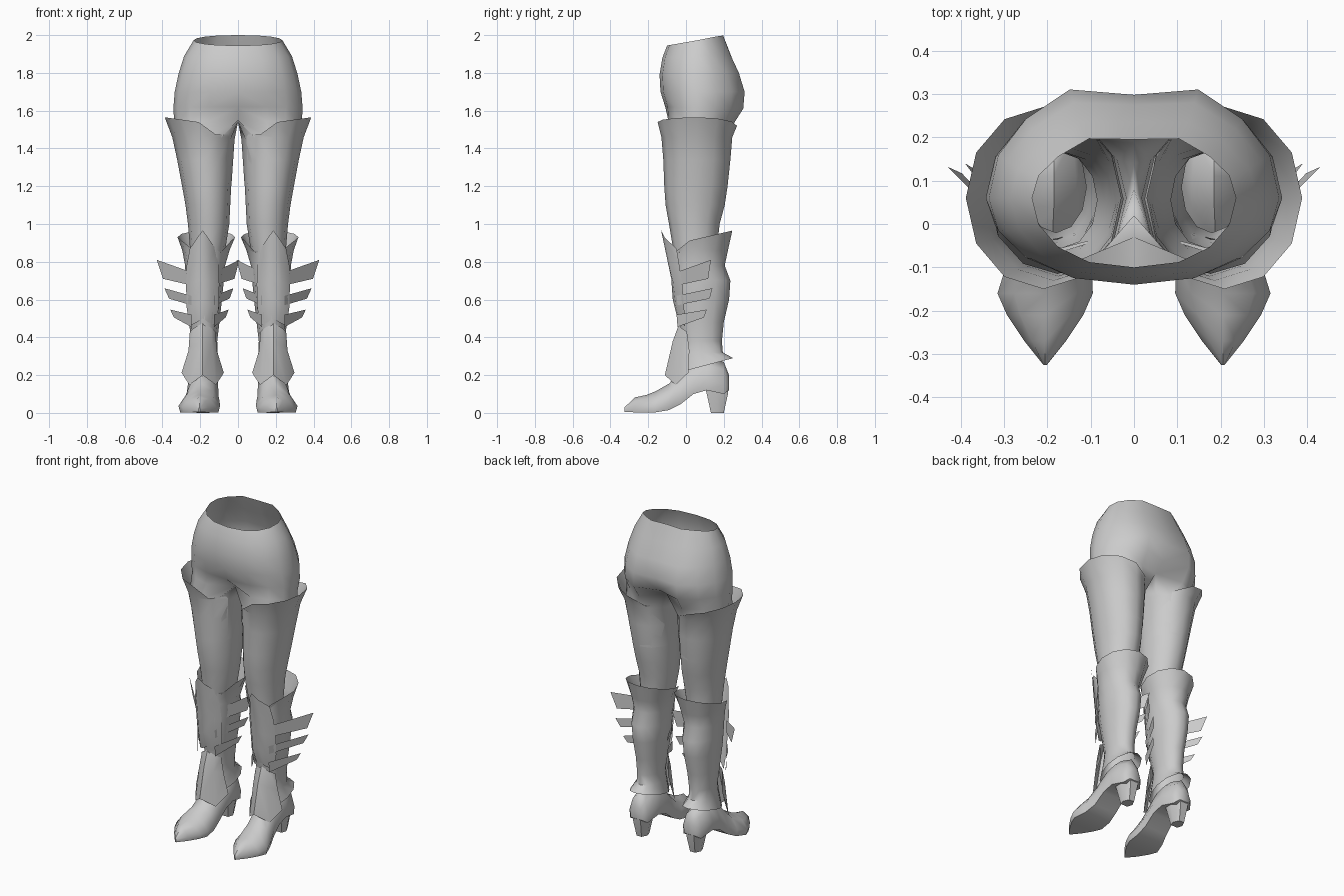
import bpy, math

if "Cube" in bpy.data.objects:
    bpy.data.objects.remove(bpy.data.objects["Cube"])

grey = bpy.data.materials.new("plain grey")
grey.diffuse_color = (0.6, 0.6, 0.6, 1)
grey.use_nodes = True
grey.node_tree.nodes["Principled BSDF"].inputs["Base Color"].default_value = grey.diffuse_color
N = 12


def build(name, verts, faces, angle=50):
    """Make one half of a pair and mirror it across the centre."""
    me = bpy.data.meshes.new(name)
    me.from_pydata(verts, [], faces)
    me.materials.append(grey)
    ob = bpy.data.objects.new(name, me)
    bpy.context.collection.objects.link(ob)
    bpy.ops.object.select_all(action='DESELECT')
    ob.select_set(True)
    bpy.context.view_layer.objects.active = ob
    bpy.ops.object.mode_set(mode='EDIT')
    bpy.ops.mesh.select_all(action='SELECT')
    bpy.ops.mesh.normals_make_consistent(inside=False)
    bpy.ops.object.mode_set(mode='OBJECT')
    bpy.ops.object.shade_smooth_by_angle(angle=math.radians(angle))
    m = ob.modifiers.new("mirror", 'MIRROR')
    m.use_clip = True
    m.merge_threshold = 0.0005
    return ob


def loft(rings, closed=True, caps=False):
    n = len(rings[0])
    verts = [p for r in rings for p in r]
    faces = [(k * n + i, k * n + (i + 1) % n, (k + 1) * n + (i + 1) % n, (k + 1) * n + i)
             for k in range(len(rings) - 1) for i in range(n if closed else n - 1)]
    if caps:
        faces += [tuple(range(n)), tuple(range(len(verts) - n, len(verts)))]
    return verts, faces


def ring(x0, x1, y0, y1, zf):
    """Oval ring; starts at the inner front and runs round the outside."""
    pts = []
    for i in range(N):
        t = math.radians(-120 + 30 * i)
        c, s = math.cos(t), math.sin(t)
        z = zf(c, s) if callable(zf) else zf
        pts.append(((x0 + x1) / 2 + (x1 - x0) / 2 * c, (y0 + y1) / 2 + (y1 - y0) / 2 * s, z))
    return pts


# hips: half rows from front centre to back centre
def hip_row(zf, zb, a, yf, yb, cleft):
    row = []
    for i in range(9):
        t = math.radians(-90 + 22.5 * i)
        s = math.sin(t)
        x = a * max(math.cos(t), 0) ** 0.85 if 0 < i < 8 else 0
        cy = 0.06
        y = cy + s * ((yb - cy) if s > 0 else (cy - yf))
        if i == 7:
            y += 0.012
        if i == 8:
            y -= cleft
        row.append((x, y, zf + (zb - zf) * (s + 1) / 2))
    return row


hips = [hip_row(1.945, 2.0, .235, -.10, .195, 0),
        hip_row(1.88, 1.9, .285, -.125, .235, 0),
        hip_row(1.79, 1.8, .315, -.14, .285, .01),
        hip_row(1.7, 1.7, .335, -.135, .318, .02),
        hip_row(1.62, 1.61, .342, -.11, .31, .05)]
crotch = hip_row(1.545, 1.53, .338, -.105, .255, 0)
crotch[0], crotch[8] = (0, -.03, 1.55), (0, .19, 1.56)
crotch += [(0, .14, 1.545), (0, .08, 1.54), (0, .02, 1.542)]
v, f = loft(hips + [crotch[:9]], closed=False)
base = len(v) - 9
v += crotch[9:]
legs = [ring(.018, .335, -.115, .235, 1.45), ring(.035, .295, -.11, .22, 1.2)]
prev = list(range(base, base + 12))
for r in legs:
    start = len(v)
    v += r
    cur = list(range(start, start + N))
    f += [(prev[i], prev[(i + 1) % N], cur[(i + 1) % N], cur[i]) for i in range(N)]
    prev = cur
build("hips_and_thighs", v, f, 60)


# thigh stockings with a flared cuff on the outside
def cuff_z(c, s):
    if c < -.3:
        return 1.475
    return 1.565 - (1 - c) * (.045 if s > 0 else .025)


v, f = loft([ring(.03, .388, -.15, .27, cuff_z),
             ring(.024, .348, -.13, .245, 1.46),
             ring(.028, .322, -.12, .235, 1.34),
             ring(.036, .296, -.115, .22, 1.2),
             ring(.041, .278, -.108, .205, 1.1),
             ring(.046, .265, -.09, .178, 1.0),
             ring(.065, .255, -.07, .165, .88),
             ring(.085, .25, -.055, .165, .75)])
build("stocking", v, f)

# boot shafts, peaked at the back and spurred above the heel
v, f = loft([ring(.015, .32, -.055, .245, lambda c, s: .93 + .035 * s - (.05 if s < -.8 else 0)),
             ring(.045, .295, -.065, .222, .86),
             ring(.068, .28, -.068, .205, .78),
             ring(.075, .277, -.072, .235, .7),
             ring(.085, .268, -.066, .228, .6),
             ring(.098, .258, -.04, .2, .48),
             ring(.11, .25, -.02, .19, .38),
             ring(.108, .252, -.03, .195, .32),
             ring(.09, .275, -.05, .25, lambda c, s: .25 + .04 * s)])
build("boot_shaft", v, f)

# shoes: cross-sections from heel to toe
foot = []
for y, zb, zt, w, cx in [(.228, .12, .2, .04, .185), (.2, .1, .27, .066, .185), (.11, .12, .3, .078, .185),
                         (.04, .1, .28, .08, .185), (-.03, .045, .22, .084, .188), (-.09, .015, .155, .098, .195),
                         (-.16, .003, .115, .11, .205), (-.21, .003, .095, .088, .205),
                         (-.27, .003, .082, .048, .205), (-.325, .005, .03, .004, .205)]:
    h = zt - zb
    foot.append([(cx + w * a, y, zb + h * b) for a, b in
                 [(-.92, 0), (-1, .3), (-.65, .75), (0, 1), (.65, .75), (1, .3), (.92, 0)]])
v, f = loft(foot, caps=True)
build("shoe", v, f)

# heels
heel = []
for z, y0, y1, w in [(.17, .09, .226, .06), (.1, .11, .222, .052), (.0, .132, .2, .034)]:
    heel.append([(.185 + w * a, y, z) for a, y in
                 [(-.7, y0), (.7, y0), (1, (y0 + y1) / 2), (.5, y1), (-.5, y1), (-1, (y0 + y1) / 2)]])
v, f = loft(heel, caps=True)
build("heel", v, f)


def plate(name, cx, rows):
    """Ridged plate: each row lists centre, middle and side as (offset, y, z)."""
    grid = [[(cx - d, y, z) for d, y, z in reversed(r[1:])] + [(cx + d, y, z) for d, y, z in r] for r in rows]
    v, f = loft(grid, closed=False)
    build(name, v, f)


# shin guards over the instep
plate("shin_guard", .187, [
    [(0, -.035, .475), (.045, -.025, .45), (.068, .005, .43)],
    [(0, -.07, .38), (.05, -.045, .36), (.075, .018, .33)],
    [(0, -.112, .2), (.07, -.055, .148), (.112, .012, .212)]])

# pointed knee guards
plate("knee_guard", .187, [
    [(0, -.132, .967), (.03, -.11, .925), (.068, -.05, .87)],
    [(0, -.105, .84), (.04, -.088, .81), (.085, -.035, .78)],
    [(0, -.078, .71), (.045, -.068, .69), (.088, -.02, .68)],
    [(0, -.07, .6), (.045, -.055, .57), (.085, -.01, .56)],
    [(0, -.045, .5), (.03, -.035, .48), (.07, -.005, .46)]])

# swept blades on both sides of each knee
v, f = [], []
for side, k in ((1, 1), (-1, .8)):
    for tip_x, tip_y, tz, bx, bz, r_top, r_bot in [(.243, .132, .81, .21, .71, .745, .675),
                                                  (.203, .14, .66, .178, .605, .62, .57),
                                                  (.172, .11, .547, .152, .465 + .04, .52, .455)]:
        b = len(v)
        cx = .187
        v += [(cx + side * .06, -.05, r_top), (cx + side * k * tip_x, tip_y, tz),
              (cx + side * k * bx, tip_y - .015, bz), (cx + side * .06, -.045, r_bot)]
        f.append((b, b + 1, b + 2, b + 3))
build("knee_blades", v, f)
